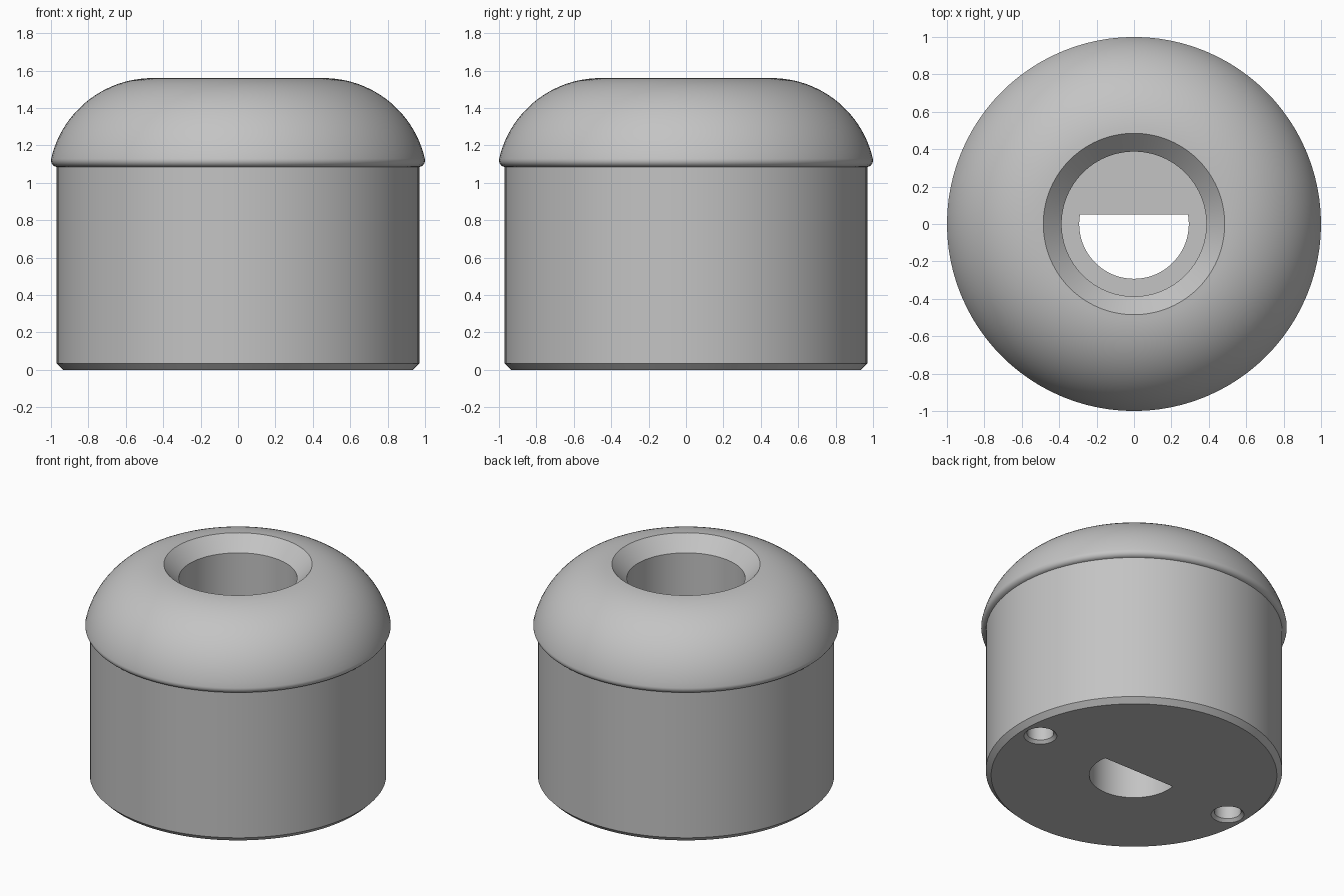
import bpy
import bmesh
from math import sin, cos, asin, pi, radians
from mathutils import Vector

default = bpy.data.objects.get("Cube")
if default:
    bpy.data.objects.remove(default)

SEGMENTS = 96

grey = bpy.data.materials.new("plain grey")
grey.use_nodes = True
grey.diffuse_color = (0.55, 0.55, 0.55, 1)
grey.node_tree.nodes["Principled BSDF"].inputs["Base Color"].default_value = grey.diffuse_color


def arc(cx, cz, radius, start, end, steps):
    """Points along a circular arc, angles in radians."""
    angles = [start + (end - start) * i / steps for i in range(steps + 1)]
    return [(cx + radius * cos(a), cz + radius * sin(a)) for a in angles]


def finish(name, bm):
    bmesh.ops.recalc_face_normals(bm, faces=bm.faces)
    mesh = bpy.data.meshes.new(name)
    bm.to_mesh(mesh)
    bm.free()
    mesh.materials.append(grey)
    obj = bpy.data.objects.new(name, mesh)
    bpy.context.collection.objects.link(obj)
    return obj


def lathe(name, profile, segments):
    """Turn an open (radius, height) profile around z and cap both ends."""
    bm = bmesh.new()
    verts = [bm.verts.new((r, 0, z)) for r, z in profile]
    edges = [bm.edges.new(pair) for pair in zip(verts, verts[1:])]
    bmesh.ops.spin(bm, geom=verts + edges, axis=(0, 0, 1), cent=(0, 0, 0),
                   angle=2 * pi, steps=segments)
    bmesh.ops.remove_doubles(bm, verts=bm.verts, dist=0.0001)
    bmesh.ops.holes_fill(bm, edges=bm.edges, sides=0)
    return finish(name, bm)


def prism(name, outline, bottom, top):
    """Extrude a flat outline along z."""
    bm = bmesh.new()
    face = bm.faces.new([bm.verts.new((x, y, bottom)) for x, y in outline])
    result = bmesh.ops.extrude_face_region(bm, geom=[face])
    moved = [v for v in result["geom"] if isinstance(v, bmesh.types.BMVert)]
    bmesh.ops.translate(bm, verts=moved, vec=Vector((0, 0, top - bottom)))
    return finish(name, bm)


def cut(target, cutter):
    cutter.hide_render = True
    mod = target.modifiers.new("cut", 'BOOLEAN')
    mod.operation = 'DIFFERENCE'
    mod.solver = 'EXACT'
    mod.object = cutter
    bpy.ops.object.select_all(action='DESELECT')
    target.select_set(True)
    bpy.context.view_layer.objects.active = target
    bpy.ops.object.modifier_apply(modifier=mod.name)
    bpy.data.objects.remove(cutter)


# Body: chamfered foot, straight barrel, rounded lip, dome, funnel and bore
profile = [(0.935, 0), (0.97, 0.035)]
profile += arc(0.965, 1.12, 0.035, radians(-90), radians(5), 8)
profile[2] = (0.97, 1.085)
profile += arc(0.458, 1.005, 0.555, radians(13), radians(87.2), 22)
profile += [(0.387, 1.46), (0.387, 0.78)]
body = lathe("knob_body", profile, SEGMENTS)

# D-shaped shaft hole through the floor of the bore
flat = asin(0.05 / 0.293)
outline = arc(0, 0, 0.293, pi - flat, 2 * pi + flat, 48)
cut(body, prism("shaft_cutter", outline, -0.1, 1.0))

# Countersunk pin holes in the underside
for side in (-1, 1):
    pin = lathe("pin_cutter", [(0.128, -0.02), (0.088, 0.02), (0.088, 0.3)], 32)
    pin.location.x = 0.8 * side
    bpy.context.view_layer.update()
    cut(body, pin)

# Smooth the curves, keep the chamfers and rims crisp
bpy.ops.object.select_all(action='DESELECT')
body.select_set(True)
bpy.context.view_layer.objects.active = body
bpy.ops.object.shade_smooth_by_angle(angle=radians(30))
